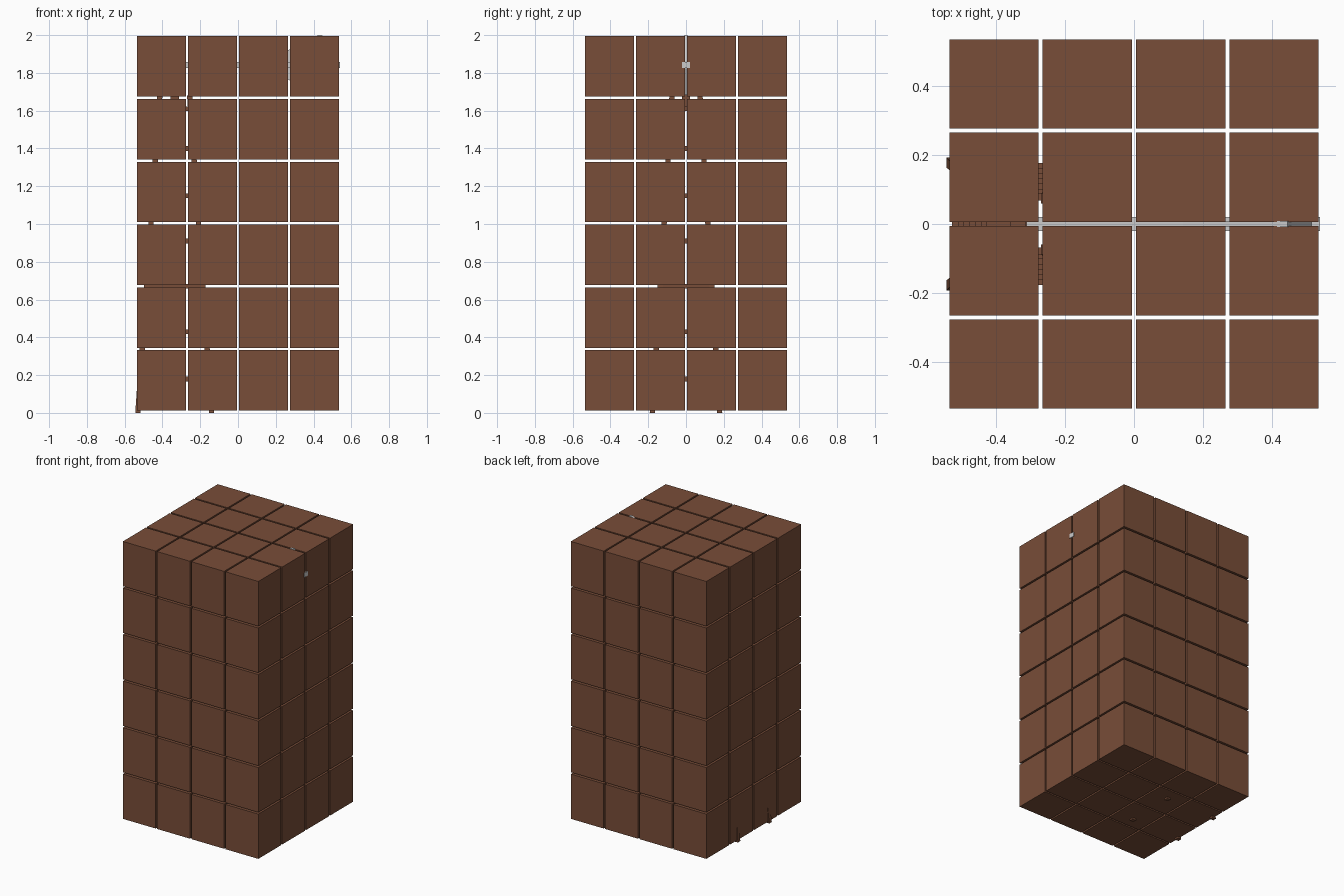
import bpy, bmesh
from mathutils import Vector

if "Cube" in bpy.data.objects:
    bpy.data.objects.remove(bpy.data.objects["Cube"])


def material(name, rgb):
    m = bpy.data.materials.new(name)
    m.diffuse_color = (*rgb, 1)
    m.use_nodes = True
    m.node_tree.nodes["Principled BSDF"].inputs["Base Color"].default_value = m.diffuse_color
    return m


BROWN = material("brown", (0.19, 0.075, 0.04))
TX = -0.335  # tower axis


def mesh_object(name, bm, mat=None):
    bmesh.ops.recalc_face_normals(bm, faces=bm.faces)
    me = bpy.data.meshes.new(name)
    bm.to_mesh(me)
    bm.free()
    ob = bpy.data.objects.new(name, me)
    bpy.context.collection.objects.link(ob)
    if mat:
        me.materials.append(mat)
    return ob


def box(bm, c, s):
    vs = bmesh.ops.create_cube(bm, size=1)["verts"]
    for v in vs:
        v.co = Vector(c) + Vector([v.co[i] * s[i] for i in range(3)])
    return vs


def half_x(z):
    return 0.195 - 0.069 * z


def half_y(z):
    return 0.178 - 0.062 * z


# Grid of 4 x 4 x 6 separate blocks
bm = bmesh.new()
for i in range(4):
    for j in range(4):
        for k in range(6):
            box(bm, ((i - 1.5) * 0.2705, (j - 1.5) * 0.2705, 0.172 + 0.3325 * k),
                (0.259, 0.259, 0.32))
mesh_object("blocks", bm, BROWN)

# Four tapering tower legs inside the blocks
TOP = 1.68
bm = bmesh.new()
for sx in (-1, 1):
    for sy in (-1, 1):
        for v in box(bm, (0, 0, TOP / 2), (0.028, 0.028, TOP)):
            v.co.x += TX + sx * half_x(v.co.z)
            v.co.y += sy * half_y(v.co.z)
mesh_object("tower_legs", bm, BROWN)

# Horizontal rails tying the legs together
bm = bmesh.new()
for z in (0.18, 0.43, 0.67, 0.91, 1.15, 1.40, 1.61):
    hx, hy = half_x(z), half_y(z)
    for s in (-1, 1):
        box(bm, (TX + s * hx, 0, z), (0.02, 2 * hy, 0.025))
        box(bm, (TX, s * hy, z), (2 * hx, 0.02, 0.025))
mesh_object("tower_rails", bm, BROWN)

# Head post and cross beam
bm = bmesh.new()
box(bm, (TX, 0, 1.72), (0.045, 0.04, 0.24))
box(bm, (TX, 0, 1.61), (0.17, 0.03, 0.025))
mesh_object("head_post", bm, BROWN)

# Grey boom
bm = bmesh.new()
box(bm, (0.114, 0, 1.842), (0.85, 0.04, 0.032))
mesh_object("tail_boom", bm)

# Thin tail vane
bm = bmesh.new()
prof = [(0.14, 0.015), (0.425, 0.158), (0.445, 0.158), (0.515, 0.02),
        (0.515, -0.02), (0.445, -0.158), (0.425, -0.158), (0.14, -0.015)]
face = bm.faces.new([bm.verts.new((x, -0.008, 1.842 + z)) for x, z in prof])
ext = bmesh.ops.extrude_face_region(bm, geom=[face])["geom"]
bmesh.ops.translate(bm, vec=(0, 0.016, 0),
                    verts=[g for g in ext if isinstance(g, bmesh.types.BMVert)])
mesh_object("tail_vane", bm)
